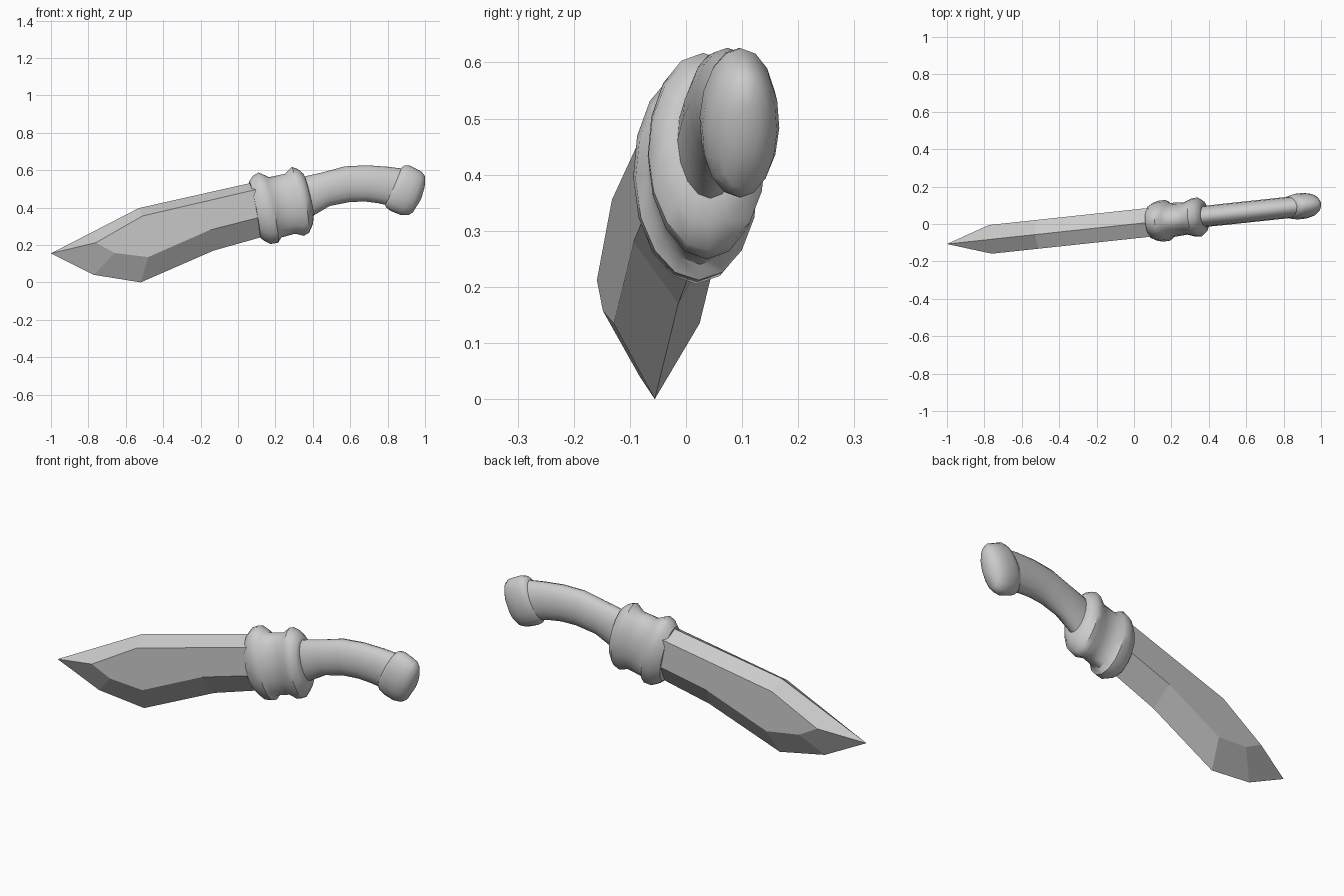
import bpy, bmesh, math

if "Cube" in bpy.data.objects:
    bpy.data.objects.remove(bpy.data.objects["Cube"])

YAW = math.atan(0.107)      # the whole knife is turned slightly about z
COS, SIN = math.cos(YAW), math.sin(YAW)


def finish(name, bm):
    bmesh.ops.recalc_face_normals(bm, faces=bm.faces)
    me = bpy.data.meshes.new(name)
    bm.to_mesh(me)
    bm.free()
    ob = bpy.data.objects.new(name, me)
    bpy.context.collection.objects.link(ob)
    ob.rotation_euler.z = YAW
    return ob


def loft(name, rings, segs=16, angle=40):
    """Elliptical sections, each given by (top x, z, bottom x, z, half width)."""
    bm = bmesh.new()
    loops = []
    for tx, tz, bx, bz, w in rings:
        loop = []
        for i in range(segs):
            a = 2 * math.pi * i / segs
            k = math.cos(a) / 2
            x = (tx + bx) / 2 + k * (tx - bx)
            z = (tz + bz) / 2 + k * (tz - bz)
            loop.append(bm.verts.new((x / COS, w * math.sin(a), z)))
        loops.append(loop)
    for p, q in zip(loops, loops[1:]):
        for i in range(segs):
            j = (i + 1) % segs
            bm.faces.new((p[i], p[j], q[j], q[i]))
    bm.faces.new(loops[0])
    bm.faces.new(loops[-1])
    ob = finish(name, bm)
    bpy.ops.object.select_all(action='DESELECT')
    ob.select_set(True)
    bpy.context.view_layer.objects.active = ob
    bpy.ops.object.shade_smooth_by_angle(angle=math.radians(angle))
    return ob


# Blade: faceted half, mirrored across its thickness
T = 0.077
centre = {  # spine and cutting edge
    'tip': (-1.0, .155), 'a1': (-.53, .397), 'a2': (.16, .552),
    'e1': (-.77, .04), 'e2': (-.52, 0), 'e3': (-.13, .17), 'e4': (.19, .26)}
ridge = {   # borders of the flat side
    'b0': (-.76, .212), 'b1': (-.51, .355), 'b2': (.16, .511),
    'c1': (-.66, .157), 'c2': (-.48, .135), 'c3': (-.15, .28), 'c4': (.19, .367)}
bm = bmesh.new()
v = {k: bm.verts.new((x / COS, 0, z)) for k, (x, z) in centre.items()}
v.update({k: bm.verts.new(((x - T * SIN) / COS, -T, z)) for k, (x, z) in ridge.items()})
for f in ('tip b0 b1 a1', 'a1 b1 b2 a2', 'b0 c1 c2 b1', 'b1 c2 c3 c4 b2',
          'tip e1 c1 b0', 'e1 e2 c2 c1', 'e2 e3 c3 c2', 'e3 e4 c4 c3', 'a2 b2 c4 e4'):
    bm.faces.new([v[k] for k in f.split()])
bmesh.ops.recalc_face_normals(bm, faces=bm.faces)
if v['b1'].link_faces[0].normal.y > 0:
    bmesh.ops.reverse_faces(bm, faces=bm.faces)
bmesh.ops.triangulate(bm, faces=[f for f in bm.faces if len(f.verts) > 4])
# mirrored copy, welded along the spine and edge
dup = bmesh.ops.duplicate(bm, geom=bm.verts[:] + bm.edges[:] + bm.faces[:])['geom']
for g in dup:
    if isinstance(g, bmesh.types.BMVert):
        g.co.y = -g.co.y
bmesh.ops.reverse_faces(bm, faces=[g for g in dup if isinstance(g, bmesh.types.BMFace)])
bmesh.ops.remove_doubles(bm, verts=bm.verts, dist=1e-5)
finish("blade", bm)

# Guard: collar with two bulging rims
loft("guard", [
    (.060, .540, .118, .240, .088),
    (.080, .570, .140, .222, .101),
    (.110, .587, .175, .205, .110),
    (.145, .572, .215, .212, .110),
    (.165, .562, .232, .240, .092),
    (.250, .580, .305, .260, .087),
    (.287, .617, .352, .249, .103),
    (.320, .606, .380, .265, .105),
    (.350, .580, .400, .310, .085),
    (.356, .565, .405, .355, .062)])

# Handle: curved oval grip
loft("handle", [
    (.320, .550, .360, .335, .055),
    (.360, .567, .405, .358, .056),
    (.460, .590, .490, .408, .057),
    (.570, .620, .600, .430, .057),
    (.690, .626, .680, .432, .057),
    (.800, .618, .745, .424, .057),
    (.880, .608, .810, .410, .057)])

# Pommel: rounded oval cap
loft("pommel", [
    (.868, .607, .785, .418, .056),
    (.890, .626, .792, .400, .063),
    (.915, .625, .820, .380, .069),
    (.955, .606, .870, .360, .069),
    (.984, .590, .910, .359, .061),
    (.999, .568, .935, .374, .047),
    (1.00, .525, .975, .438, .024)], angle=60)
